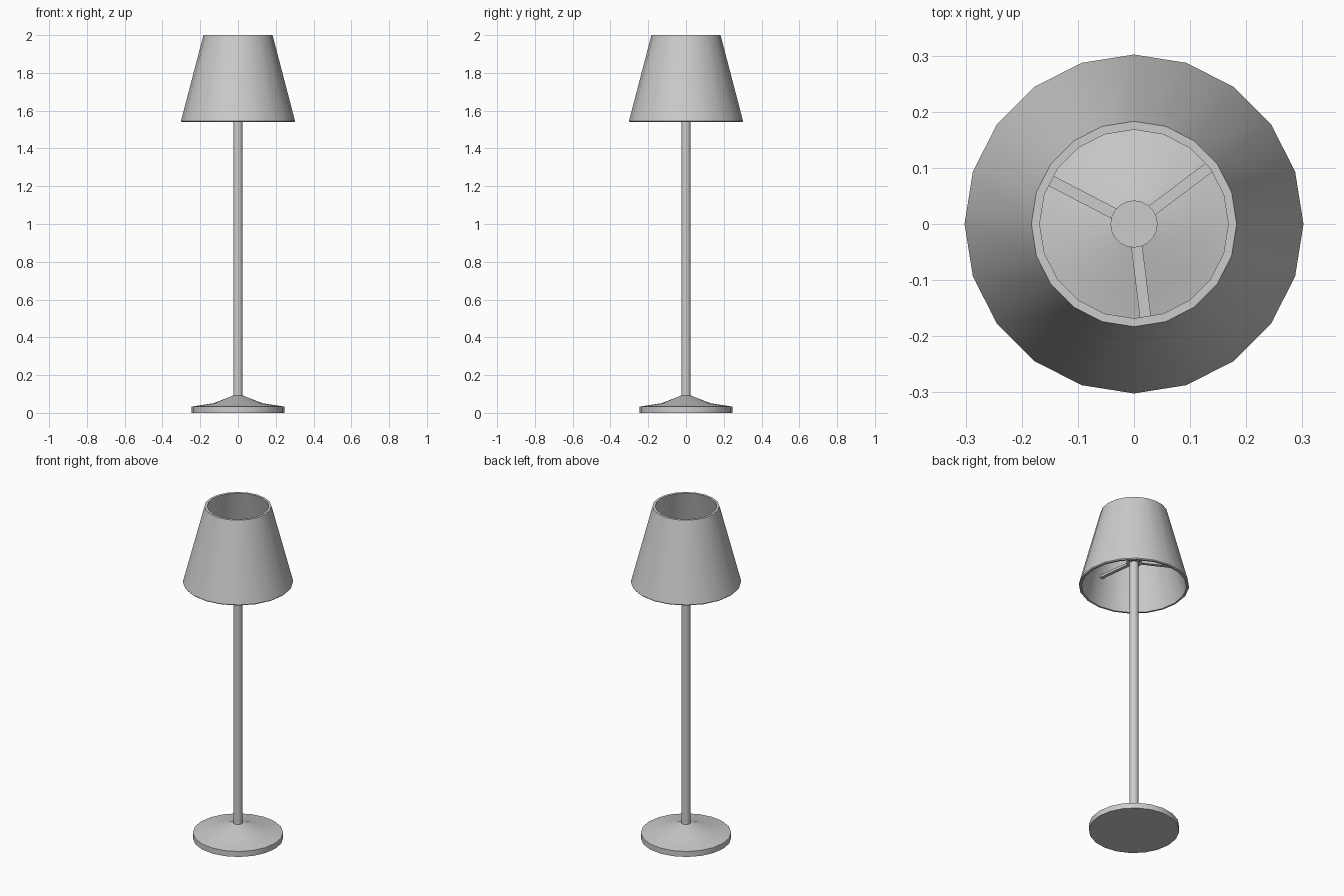
import bpy, bmesh, math

if "Cube" in bpy.data.objects:
    bpy.data.objects.remove(bpy.data.objects["Cube"])


def lathe(name, profile, sides=20, closed=False):
    """Revolve an (r, z) profile around z; r = 0 makes a pole vertex."""
    bm = bmesh.new()
    rings = []
    for r, z in profile:
        if r == 0:
            rings.append([bm.verts.new((0, 0, z))] * sides)
        else:
            rings.append([bm.verts.new((r * math.cos(math.tau * i / sides),
                                        r * math.sin(math.tau * i / sides), z))
                          for i in range(sides)])
    pairs = list(zip(rings, rings[1:]))
    if closed:
        pairs.append((rings[-1], rings[0]))
    for a, b in pairs:
        for i in range(sides):
            j = (i + 1) % sides
            bm.faces.new(list(dict.fromkeys((a[i], a[j], b[j], b[i]))))
    return finish(name, bm)


def finish(name, bm):
    bmesh.ops.recalc_face_normals(bm, faces=bm.faces)
    mesh = bpy.data.meshes.new(name)
    bm.to_mesh(mesh)
    bm.free()
    obj = bpy.data.objects.new(name, mesh)
    bpy.context.collection.objects.link(obj)
    bpy.ops.object.select_all(action='DESELECT')
    obj.select_set(True)
    bpy.context.view_layer.objects.active = obj
    bpy.ops.object.shade_smooth_by_angle(angle=math.radians(30))
    return obj


# Weighted foot with a shallow cone rising to the pole
lathe("base", [(0, 0), (0.247, 0), (0.247, 0.033), (0.13, 0.051),
               (0.025, 0.092), (0, 0.092)])

# Pole
lathe("pole", [(0, 0.08), (0.025, 0.08), (0.025, 1.69), (0, 1.69)])

# Hollow tapered shade
lathe("shade", [(0.302, 1.545), (0.183, 2.0), (0.168, 2.0), (0.287, 1.54),
                (0.298, 1.54)], closed=True)

# Hub on top of the pole
lathe("shade_hub", [(0, 1.685), (0.042, 1.685), (0.042, 1.705), (0, 1.705)])

# Three spokes from the hub to the shade
for n, angle in enumerate((37, 152.5, 277), 1):
    bm = bmesh.new()
    bmesh.ops.create_cube(bm, size=1)
    for v in bm.verts:
        v.co = (0.14 + v.co.x * 0.22, v.co.y * 0.02, 1.695 + v.co.z * 0.014)
    spoke = finish(f"shade_spoke_{n}", bm)
    spoke.rotation_euler.z = math.radians(angle)
